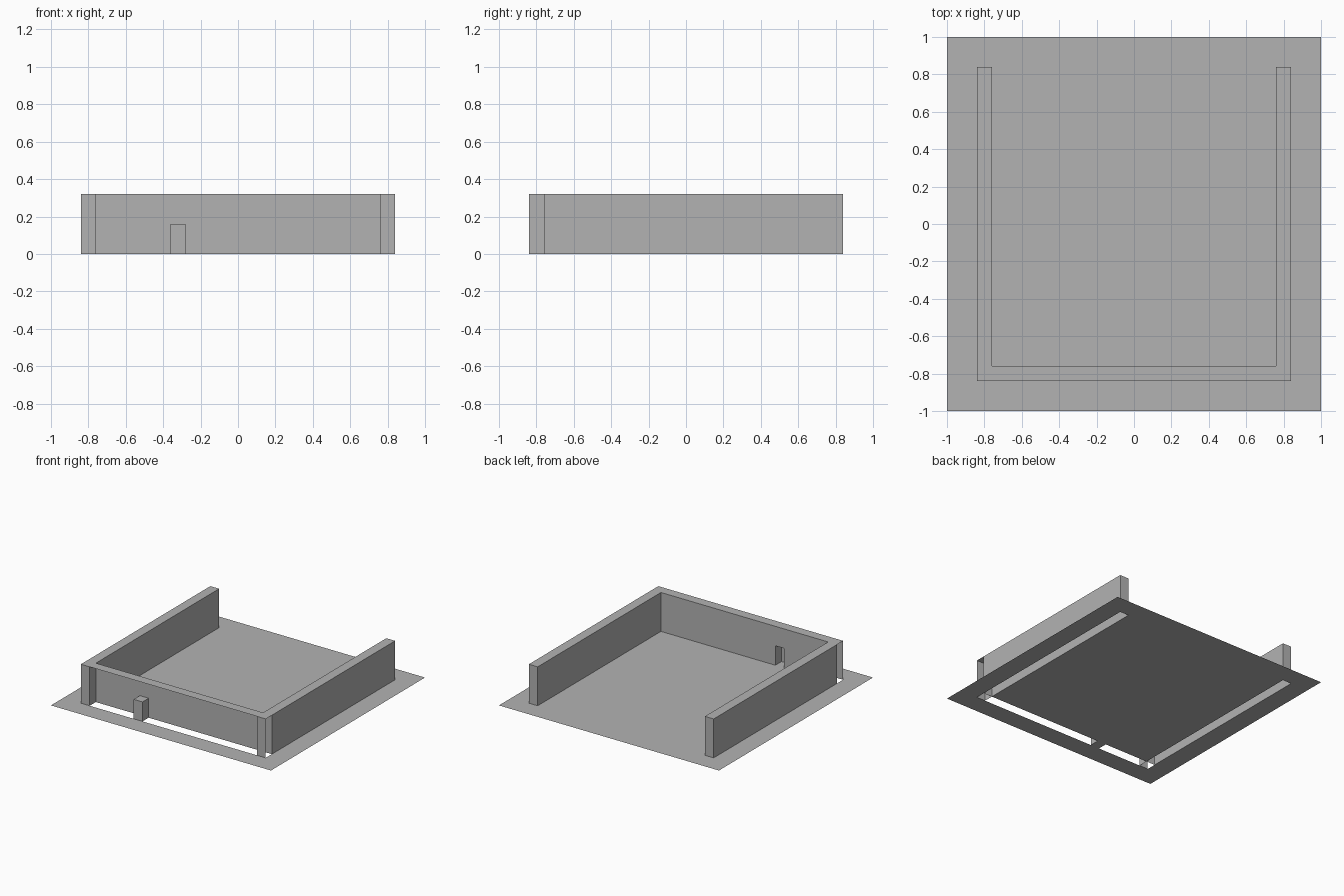
import bpy
import bmesh

if "Cube" in bpy.data.objects:
    bpy.data.objects.remove(bpy.data.objects["Cube"])

H, DOOR_H = 0.32, 0.16          # wall and door niche heights
OUT, INN = 0.84, 0.76           # outer and inner wall lines
D0, D1 = -0.36, -0.28           # door niche sides

grey = bpy.data.materials.new("stone grey")
grey.diffuse_color = (0.45, 0.45, 0.45, 1)
grey.use_nodes = True
grey.node_tree.nodes["Principled BSDF"].inputs["Base Color"].default_value = grey.diffuse_color


def build(name, panels):
    """Each panel: (axis, position, range a, range b, facing sign)."""
    bm = bmesh.new()
    for axis, at, (a0, a1), (b0, b1), sign in panels:
        corners = [(a0, b0), (a1, b0), (a1, b1), (a0, b1)]
        if axis == "x":
            pts = [(at, a, b) for a, b in corners]
        elif axis == "y":
            pts = [(a, at, b) for a, b in reversed(corners)]
        else:
            pts = [(a, b, at) for a, b in corners]
        if sign < 0:
            pts.reverse()
        bm.faces.new([bm.verts.new(p) for p in pts])
    bmesh.ops.remove_doubles(bm, verts=bm.verts, dist=1e-5)
    mesh = bpy.data.meshes.new(name)
    bm.to_mesh(mesh)
    bm.free()
    mesh.materials.append(grey)
    obj = bpy.data.objects.new(name, mesh)
    bpy.context.collection.objects.link(obj)
    return obj


# Floor sheet, left open beneath the walls but not beneath the door niche
xs = [-1, -OUT, -INN, D0, D1, INN, OUT, 1]
ys = [-1, -OUT, -INN, OUT, 1]
floor = []
for x0, x1 in zip(xs, xs[1:]):
    for y0, y1 in zip(ys, ys[1:]):
        cx, cy = (x0 + x1) / 2, (y0 + y1) / 2
        side = INN < abs(cx) < OUT and -OUT < cy < OUT
        front = abs(cx) < INN and -OUT < cy < -INN and not D0 < cx < D1
        if not (side or front):
            floor.append(("z", 0, (x0, x1), (y0, y1), 1))
build("floor", floor)

# Side walls with their front corner posts, open on the outer corner
for name, s in (("left", -1), ("right", 1)):
    span = tuple(sorted((s * INN, s * OUT)))
    build(name + "_wall", [
        ("x", s * OUT, (-INN, OUT), (0, H), s),
        ("x", s * INN, (-INN, OUT), (0, H), -s),
        ("y", OUT, span, (0, H), 1),
        ("y", -INN, span, (0, H), -1),
        ("z", H, span, (-INN, OUT), 1),
    ])
    build(name + "_corner_post", [
        ("y", -OUT, span, (0, H), -1),
        ("x", s * INN, (-OUT, -INN), (0, H), -s),
        ("z", H, span, (-OUT, -INN), 1),
    ])

# Front wall: inner skin with a door opening, and its top ledge
build("front_wall", [
    ("y", -INN, (-INN, D0), (0, H), 1),
    ("y", -INN, (D1, INN), (0, H), 1),
    ("y", -INN, (D0, D1), (DOOR_H, H), 1),
    ("z", H, (-INN, INN), (-OUT, -INN), 1),
])

# Door niche pushed out through the front wall
build("door_niche", [
    ("y", -OUT, (D0, D1), (0, DOOR_H), -1),
    ("x", D0, (-OUT, -INN), (0, DOOR_H), -1),
    ("x", D1, (-OUT, -INN), (0, DOOR_H), 1),
    ("z", DOOR_H, (D0, D1), (-OUT, -INN), 1),
])
